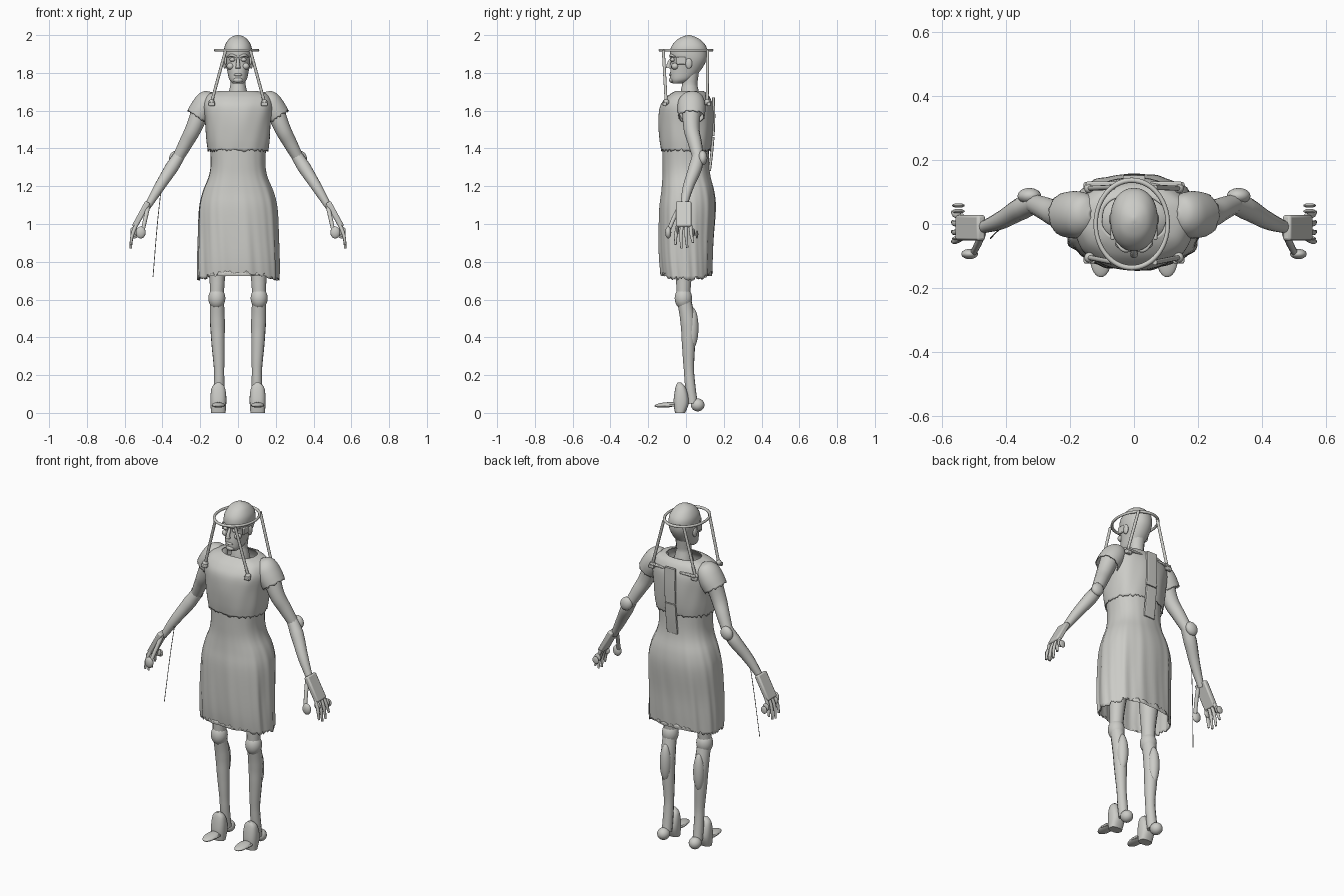
import bpy, math, random
from mathutils import Vector

random.seed(4)
if "Cube" in bpy.data.objects:
    bpy.data.objects.remove(bpy.data.objects["Cube"])

clay = bpy.data.materials.new("warm_grey")
clay.use_nodes = True
GREY = (0.6, 0.6, 0.57, 1)
clay.diffuse_color = GREY
clay.node_tree.nodes["Principled BSDF"].inputs["Base Color"].default_value = GREY


def finish(ob, name, angle=40):
    ob.name = name
    ob.data.materials.clear()
    ob.data.materials.append(clay)
    bpy.ops.object.select_all(action="DESELECT")
    ob.select_set(True)
    bpy.context.view_layer.objects.active = ob
    bpy.ops.object.shade_smooth_by_angle(angle=math.radians(angle))
    return ob


def smooth_rings(rings, steps):
    """Catmull-Rom in-betweens for a list of cross-sections."""
    out = []
    for i in range(len(rings) - 1):
        a, b, c, d = [Vector(rings[min(max(i + k, 0), len(rings) - 1)]) for k in (-1, 0, 1, 2)]
        for j in range(steps):
            t = j / steps
            out.append(b + (c - a) * t / 2 + (a - b * 2.5 + c * 2 - d / 2) * t**2
                       + (b * 3 - a - c * 3 + d) * t**3 / 2)
    return out + [Vector(rings[-1])]


def loft(name, rings, n=32, steps=4, power=1.0, caps=True, ripple=None, hem=None, shell=0):
    """Skin rings of (z, half width, front y, back y), lowest first."""
    verts, faces = [], []
    levels = smooth_rings(rings, steps)
    for i, (z, hw, yf, yb) in enumerate(levels):
        for k in range(n):
            a = math.tau * k / n
            c, s = [math.copysign(abs(v)**power, v) for v in (math.cos(a), math.sin(a))]
            g = 1 + (ripple(a, z) if ripple else 0)
            dz = hem(a) if hem and i == 0 else 0
            verts.append((hw * c * g, (yf + yb) / 2 + (yb - yf) / 2 * s * g, z + dz))
    for i in range(len(levels) - 1):
        for k in range(n):
            m = (k + 1) % n
            faces.append((i*n + k, i*n + m, i*n + n + m, i*n + n + k))
    if caps:
        faces += [tuple(reversed(range(n))), tuple(range(len(verts) - n, len(verts)))]
    me = bpy.data.meshes.new(name)
    me.from_pydata(verts, [], faces)
    ob = bpy.data.objects.new(name, me)
    bpy.context.collection.objects.link(ob)
    if shell:
        mod = ob.modifiers.new("cloth", "SOLIDIFY")
        mod.thickness = shell
    return finish(ob, name)


def tube(name, pts, radii, sides=4):
    """Round limb or rod through the points, converted to a mesh."""
    cu = bpy.data.curves.new(name, "CURVE")
    cu.dimensions, cu.bevel_depth, cu.bevel_resolution = "3D", 1, sides
    cu.use_fill_caps, cu.resolution_u = True, 6
    sp = cu.splines.new("BEZIER")
    sp.bezier_points.add(len(pts) - 1)
    for bp, p, r in zip(sp.bezier_points, pts, radii):
        bp.co, bp.radius = p, r
        bp.handle_left_type = bp.handle_right_type = "AUTO"
    ob = bpy.data.objects.new(name, cu)
    bpy.context.collection.objects.link(ob)
    bpy.ops.object.select_all(action="DESELECT")
    ob.select_set(True)
    bpy.context.view_layer.objects.active = ob
    bpy.ops.object.convert(target="MESH")
    return finish(bpy.context.object, name)


def ball(name, loc, size, rot=(0, 0, 0)):
    bpy.ops.mesh.primitive_uv_sphere_add(segments=24, ring_count=14, location=loc, rotation=rot)
    ob = bpy.context.object
    ob.scale = size
    return finish(ob, name)


def box(name, loc, size, rot=(0, 0, 0), bevel=0.004):
    bpy.ops.mesh.primitive_cube_add(size=1, location=loc, rotation=rot)
    ob = bpy.context.object
    ob.scale = size
    bpy.ops.object.transform_apply(location=False, rotation=False, scale=True)
    mod = ob.modifiers.new("edge", "BEVEL")
    mod.width, mod.segments = bevel, 2
    return finish(ob, name)


def folds(a, z):
    depth = 0.004 + 0.022 * max(0, min(1, (1.3 - z) / 0.4))
    return depth * (math.sin(9 * a + 1.2) * 0.6 + math.sin(14 * a + 3 * z) * 0.5
                    + 0.3 * math.sin(23 * a + 9 * z))


def crumple(a, z):
    return 0.008 * math.sin(6 * a + 11 * z) + 0.005 * math.sin(11 * a - 17 * z)


def torn(size, arch=0):
    return lambda a: random.uniform(-size, size) + arch * abs(math.sin(a))**3


# dress: skirt, bodice and sleeves
loft("skirt", [(0.71, 0.215, -0.13, 0.135), (0.8, 0.215, -0.14, 0.14), (0.92, 0.212, -0.143, 0.145),
               (1.08, 0.207, -0.14, 0.157), (1.17, 0.188, -0.13, 0.15), (1.25, 0.156, -0.124, 0.13),
               (1.32, 0.145, -0.124, 0.122), (1.42, 0.15, -0.125, 0.12)],
     n=120, power=0.85, caps=False, ripple=folds, hem=torn(0.012, 0.035), shell=0.006)
loft("bodice", [(1.39, 0.16, -0.132, 0.132), (1.45, 0.168, -0.14, 0.14), (1.54, 0.175, -0.145, 0.145),
                (1.62, 0.185, -0.138, 0.142), (1.665, 0.175, -0.11, 0.128), (1.69, 0.15, -0.08, 0.112),
                (1.705, 0.1, -0.055, 0.09)],
     n=96, power=0.85, caps=False, ripple=crumple, hem=torn(0.008), shell=0.006)
for i, (low, high) in enumerate([(1.28, 1.46), (1.465, 1.67)]):
    back = lambda z: 0.118 + 0.034 * math.sin((z - 1.2) / 0.47 * math.pi * 0.62)
    loft(f"back_placket_{i + 1}", [(z, 0.034, back(z) - 0.012, back(z) + 0.003)
                                   for z in (low, (low + high) / 2, high)], power=0.3)

# head
loft("head", [(1.745, 0.028, -0.072, -0.02), (1.765, 0.046, -0.083, 0.03), (1.81, 0.057, -0.083, 0.075),
              (1.86, 0.069, -0.076, 0.105), (1.9, 0.074, -0.085, 0.113), (1.94, 0.071, -0.077, 0.107),
              (1.975, 0.052, -0.048, 0.077), (1.993, 0.028, -0.015, 0.043), (2.0, 0.004, 0.01, 0.02)], power=0.92)
tube("neck", [(0, 0.025, 1.58), (0, 0.02, 1.69), (0, 0.02, 1.74), (0, 0.025, 1.82)], [0.07, 0.05, 0.04, 0.045])
ball("upper_chest", (0, 0.02, 1.6), (0.14, 0.09, 0.075))
tube("nose", [(0, -0.075, 1.88), (0, -0.09, 1.85), (0, -0.094, 1.825)], [0.006, 0.01, 0.013])
ball("lips", (0, -0.08, 1.79), (0.022, 0.01, 0.008))
ball("chin", (0, -0.074, 1.762), (0.025, 0.016, 0.015))

# head frame
bpy.ops.mesh.primitive_torus_add(location=(-0.007, 0, 1.92), major_radius=1, minor_radius=0.06,
                                 major_segments=64, minor_segments=10)
ring = bpy.context.object
ring.scale = (0.113, 0.137, 0.13)
finish(ring, "head_ring")

for s, side in ((-1, "right"), (1, "left")):
    def P(*pts):
        return [(s * x, y, z) for x, y, z in pts]

    # supports of the head frame
    for end, top, foot in (("front", (0.065, -0.12, 1.92), (0.14, -0.105, 1.645)),
                           ("back", (0.065, 0.115, 1.92), (0.14, 0.112, 1.645))):
        tube(f"{side}_{end}_rod", P(top, foot), [0.008, 0.008])
        ball(f"{side}_{end}_rod_foot", P(foot)[0], (0.016, 0.016, 0.016))
        box(f"{side}_{end}_clip", (s * 0.14, foot[1] * 1.08, 1.635), (0.035, 0.02, 0.02))
    box(f"{side}_back_strap", (s * 0.1, 0.124, 1.65), (0.1, 0.018, 0.012))

    # face details
    ball(f"{side}_eye", (s * 0.03, -0.07, 1.87), (0.015, 0.014, 0.011))
    tube(f"{side}_brow", P((0.008, -0.082, 1.885), (0.032, -0.08, 1.893), (0.055, -0.058, 1.885)), [0.005, 0.008, 0.004])
    ball(f"{side}_cheek", (s * 0.04, -0.058, 1.835), (0.02, 0.02, 0.018))
    box(f"{side}_temple_plate", (s * 0.067, -0.025, 1.865), (0.012, 0.05, 0.04))
    ball(f"{side}_ear", (s * 0.069, 0.015, 1.85), (0.01, 0.018, 0.028))

    # sleeve and arm
    sleeve = loft(f"{side}_sleeve", [(0, 0.063, -0.04, 0.098), (0.05, 0.066, -0.045, 0.103),
                  (0.1, 0.062, -0.04, 0.098), (0.135, 0.043, -0.015, 0.08), (0.152, 0.006, 0.02, 0.04)],
                  n=64, caps=False, hem=torn(0.005), shell=0.005)
    sleeve.location = (s * 0.215, 0, 1.567)
    sleeve.rotation_euler.y = -s * 0.579
    tube(f"{side}_upper_arm", P((0.19, 0.03, 1.62), (0.238, 0.03, 1.5), (0.275, 0.047, 1.43), (0.318, 0.065, 1.35)),
         [0.05, 0.042, 0.037, 0.03])
    tube(f"{side}_forearm", P((0.312, 0.065, 1.36), (0.35, 0.05, 1.3), (0.42, 0.01, 1.19), (0.48, -0.013, 1.09)),
         [0.032, 0.036, 0.028, 0.018])
    ball(f"{side}_elbow_cap", (s * 0.328, 0.088, 1.35), (0.036, 0.025, 0.04), (0, s * -0.5, 0))

    # hand with fingers and thumb
    box(f"{side}_palm", (s * 0.513, -0.012, 1.05), (0.03, 0.08, 0.15), (0, s * -0.5, 0), 0.008)
    for i in range(4):
        y = -0.043 + 0.022 * i
        drop = (0.02, 0, 0.005, 0.03)[i]
        tube(f"{side}_finger_{i + 1}", P((0.54, y, 0.995), (0.56, y * 1.25, 0.94), (0.568, y * 1.4 + 0.005, 0.87 + drop)),
             [0.01, 0.009, 0.006])
    for i, y in enumerate((-0.045, 0.04, 0.058)):
        ball(f"{side}_finger_pad_{i + 1}", (s * 0.55, y, 0.965 - 0.01 * i), (0.02, 0.007, 0.022))
    tube(f"{side}_thumb", P((0.475, -0.03, 1.1), (0.49, -0.065, 1.03), (0.508, -0.098, 0.95)), [0.012, 0.011, 0.01])
    ball(f"{side}_thumb_pad", (s * 0.515, -0.094, 0.955), (0.026, 0.016, 0.032))

    # leg
    tube(f"{side}_thigh", P((0.105, 0, 1.05), (0.108, -0.005, 0.85), (0.11, -0.012, 0.7), (0.112, -0.014, 0.62)),
         [0.065, 0.055, 0.04, 0.036])
    ball(f"{side}_knee", (s * 0.112, -0.014, 0.607), (0.045, 0.046, 0.058))
    tube(f"{side}_shin", P((0.112, -0.01, 0.6), (0.109, 0.01, 0.48), (0.106, 0.013, 0.38), (0.1, 0.016, 0.22),
                           (0.1, 0.025, 0.12), (0.1, 0.035, 0.05)), [0.038, 0.04, 0.036, 0.027, 0.028, 0.028])
    ball(f"{side}_calf", (s * 0.109, 0.033, 0.45), (0.032, 0.033, 0.11))

    # foot: heel, instep shell and toe plate
    ball(f"{side}_heel", (s * 0.103, 0.062, 0.042), (0.034, 0.036, 0.034))
    shell = loft(f"{side}_instep", [(0, 0.038, -0.058, -0.005), (0.05, 0.042, -0.066, 0.015),
                 (0.1, 0.041, -0.062, 0.01), (0.14, 0.032, -0.054, -0.005), (0.16, 0.01, -0.045, -0.025)], power=0.8)
    shell.location.x = s * 0.104
    ball(f"{side}_toe_plate", (s * 0.104, -0.105, 0.042), (0.034, 0.062, 0.014), (0.08, 0, 0))
    box(f"{side}_sole_edge", (s * 0.104, -0.085, 0.04), (0.07, 0.05, 0.012))

# loose thread hanging from the right forearm
tube("thread", [(-0.405, -0.005, 1.2), (-0.425, -0.02, 1.02), (-0.45, -0.045, 0.72)], [0.002, 0.002, 0.002], 1)
